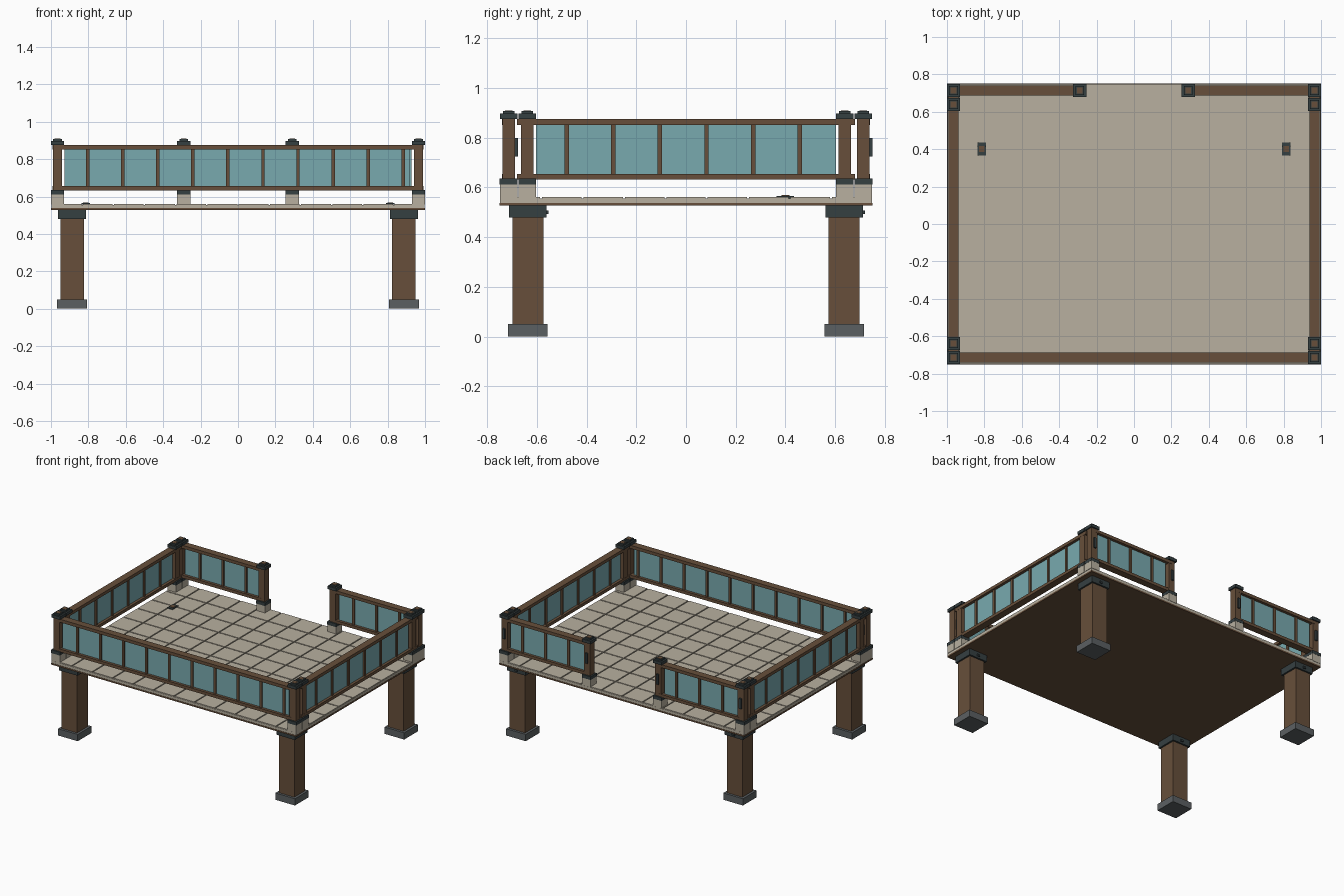
import bpy, bmesh
from mathutils import Matrix

if "Cube" in bpy.data.objects:
    bpy.data.objects.remove(bpy.data.objects["Cube"])


def mat(name, rgb):
    m = bpy.data.materials.new(name)
    m.diffuse_color = (*rgb, 1)
    m.use_nodes = True
    m.node_tree.nodes["Principled BSDF"].inputs["Base Color"].default_value = m.diffuse_color
    return m


WOOD = mat("brown wood", (0.135, 0.078, 0.043))
STONE = mat("pale stone", (0.48, 0.435, 0.35))
METAL = mat("dark metal", (0.036, 0.050, 0.053))
FOOT = mat("grey concrete", (0.105, 0.117, 0.122))
GLASS = mat("blue glass", (0.19, 0.40, 0.43))


def boxes(name, material, spans):
    """One object from boxes given as (x0, x1, y0, y1, z0, z1)."""
    bm = bmesh.new()
    for x0, x1, y0, y1, z0, z1 in spans:
        m = (Matrix.Translation(((x0 + x1) / 2, (y0 + y1) / 2, (z0 + z1) / 2))
             @ Matrix.Diagonal((abs(x1 - x0), abs(y1 - y0), z1 - z0, 1)))
        bmesh.ops.create_cube(bm, size=1, matrix=m)
    me = bpy.data.meshes.new(name)
    bm.to_mesh(me)
    bm.free()
    me.materials.append(material)
    ob = bpy.data.objects.new(name, me)
    bpy.context.collection.objects.link(ob)
    return ob


def block(x, y, w, d, z0, z1):
    return (x - w / 2, x + w / 2, y - d / 2, y + d / 2, z0, z1)


# Deck: wooden underside, stone slab, separate raised tiles
boxes("deck_underside", WOOD, [block(0, 0, 2, 1.5, 0.527, 0.538)])
boxes("deck_slab", STONE, [block(0, 0, 1.996, 1.496, 0.538, 0.555)])
T, G = 1 / 6, 0.008
boxes("floor_tiles", STONE,
      [block(-1 + T * (i + 0.5), -0.75 + T * (j + 0.5), T - G, T - G, 0.555, 0.561)
       for i in range(12) for j in range(9)])

# Legs with concrete feet, metal collars and a bolt on the rear of each collar
legs = [(sx * 0.887, sy * 0.637) for sx in (-1, 1) for sy in (-1, 1)]
boxes("legs", WOOD, [block(x, y, 0.125, 0.125, 0.04, 0.50) for x, y in legs])
boxes("leg_feet", FOOT, [block(x, y, 0.16, 0.16, 0, 0.05) for x, y in legs])
boxes("leg_collars", METAL, [block(x, y, 0.15, 0.15, 0.48, 0.528) for x, y in legs])
boxes("leg_bolts", METAL, [block(x, y + 0.077, 0.02, 0.012, 0.493, 0.507) for x, y in legs])

# Railing posts: doubled at the corners, single on both sides of the opening
outer = [(sx * 0.965, sy * 0.714) for sx in (-1, 1) for sy in (-1, 1)]
outer += [(-0.29, 0.714), (0.29, 0.714)]
inner = [(sx * 0.965, sy * 0.639) for sx in (-1, 1) for sy in (-1, 1)]
posts = outer + inner
boxes("post_plinths", STONE, [block(x, y, 0.07, 0.07, 0.556, 0.612) for x, y in posts])
boxes("post_bases", METAL, [block(x, y, 0.072, 0.072, 0.612, 0.636) for x, y in posts])
boxes("posts", WOOD, [block(x, y, 0.05, 0.05, 0.63, 0.88) for x, y in posts])
boxes("post_caps", METAL, [block(x, y, 0.07, 0.07, 0.875, 0.897) for x, y in posts])
boxes("post_cap_tops", METAL, [block(x, y, 0.046, 0.046, 0.897, 0.908) for x, y in posts])
boxes("post_cap_insets", WOOD, [block(x, y, 0.03, 0.03, 0.905, 0.910) for x, y in posts])
# Small plates on the rear face of the outer posts
boxes("post_plates", METAL,
      [block(x, y + 0.029, 0.018, 0.016, 0.725, 0.80) for x, y in outer])


def railing(name, axis, across, a, b, ga, gb):
    """Rails from a to b and glass with balusters from ga to gb."""
    def span(p, q, width, z0, z1):
        s = (across - width / 2, across + width / 2)
        return (p, q, *s, z0, z1) if axis == "x" else (*s, p, q, z0, z1)
    boxes(name + "_rails", WOOD, [span(a, b, 0.052, 0.852, 0.875),
                                  span(a, b, 0.052, 0.633, 0.655)])
    boxes(name + "_glass", GLASS, [span(ga, gb, 0.012, 0.65, 0.856)])
    bars, p = [], ga + 0.123
    while p < gb - 0.02:
        bars.append(span(p - 0.009, p + 0.009, 0.03, 0.65, 0.856))
        p += 0.1875
    boxes(name + "_balusters", WOOD, bars)


railing("front_railing", "x", -0.714, -0.96, 0.96, -0.927, 0.92)
railing("left_railing", "y", -0.965, -0.68, 0.68, -0.603, 0.603)
railing("right_railing", "y", 0.965, -0.68, 0.68, -0.603, 0.603)
railing("back_left_railing", "x", 0.714, -0.96, -0.29, -0.927, -0.328)
railing("back_right_railing", "x", 0.714, 0.29, 0.96, 0.328, 0.927)

# Small metal floor fittings with wooden centres
fit = [(-0.813, 0.40), (0.813, 0.40)]
boxes("floor_fittings", METAL, [block(x, y, 0.045, 0.07, 0.556, 0.566) for x, y in fit])
boxes("floor_fitting_centres", WOOD, [block(x, y, 0.03, 0.032, 0.56, 0.569) for x, y in fit])
